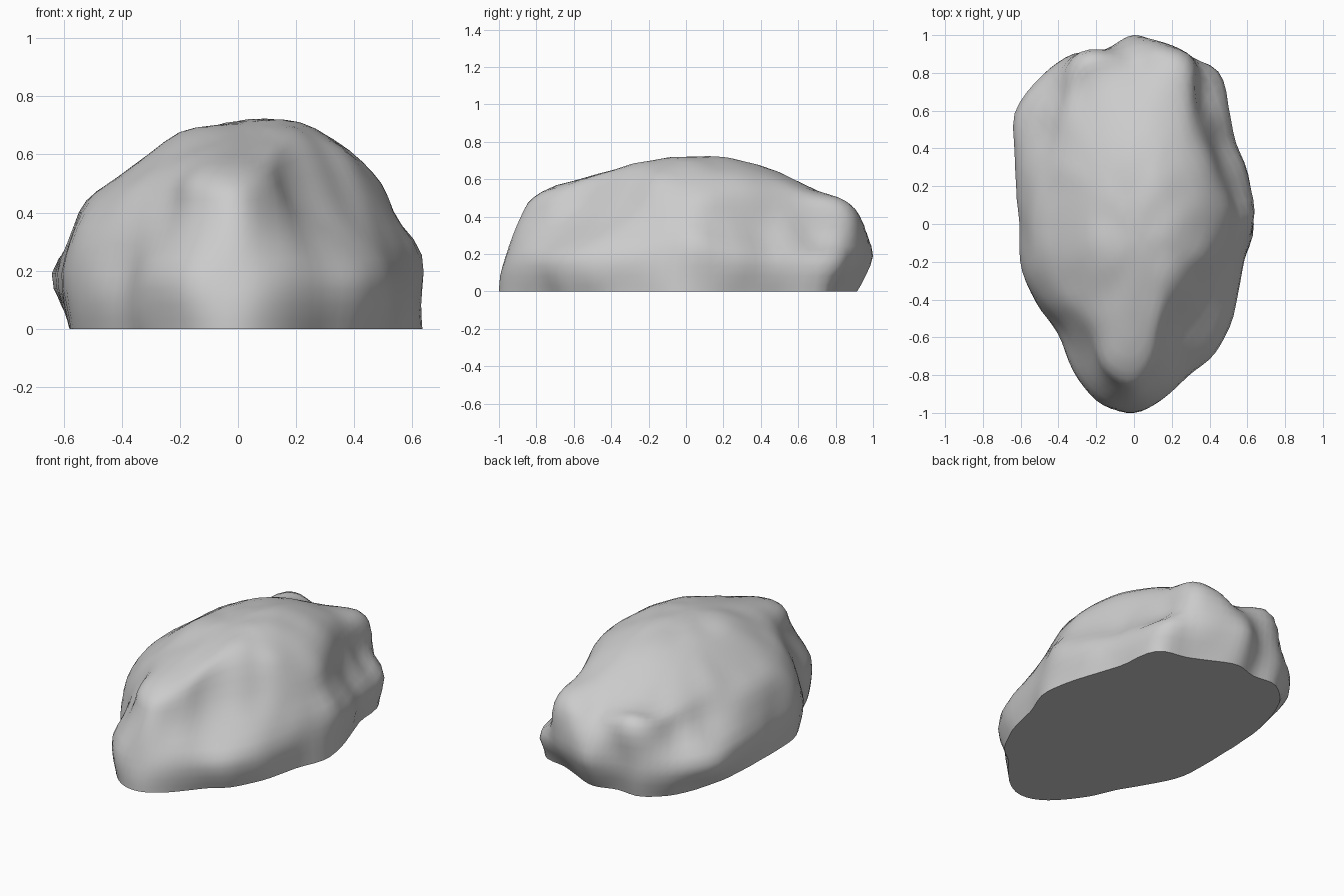
import bpy, bmesh, math
from mathutils import Vector, noise

cube = bpy.data.objects.get("Cube")
if cube:
    bpy.data.objects.remove(cube, do_unlink=True)

HALF_WIDTH = 0.62
SPOKES = 24
STEPS = 4  # fine steps between control points

# Outline radii at four levels, counter-clockwise from +x
foot = [1.02, .97, .94, 1.05, .92, .89, .91, .91, 1.01, 1.04, 1.0, .96,
        .93, .95, .89, .87, .92, .98, 1.0, .95, .89, .92, .94, .94]
bulge = [1.0, 1.0, .98, 1.06, 1.01, .99, 1.0, .96, 1.04, 1.11, 1.17, 1.05,
         .98, .99, .92, .9, .94, .98, .965, .95, .92, .96, .97, .95]
shoulder = [.85, .83, .81, .85, .97, .96, .92, .92, .97, .91, .87, .87,
            .88, .88, .81, .75, .75, .83, .87, .79, .7, .69, .72, .79]
crown = [.68, .7, .68, .68, .78, .82, .8, .8, .82, .74, .68, .66,
         .66, .66, .62, .6, .63, .73, .76, .65, .53, .48, .5, .6]


def roof(x, y):
    """Height of the domed top."""
    fall_y = 0.37 if y > 0.05 else 0.27
    fall_x = 1.1 if x > 0.1 else 0.63
    return 0.72 - fall_y * (y - 0.05) ** 2 - fall_x * (x - 0.1) ** 2


def ring(radii, height=None, drop=0.0, scale=1.0):
    points = []
    for i, r in enumerate(radii):
        a = math.tau * i / SPOKES
        x, y = HALF_WIDTH * math.cos(a) * r * scale, math.sin(a) * r * scale
        points.append(Vector((x, y, roof(x, y) - drop if height is None else height)))
    return points


def spline(a, b, c, d, t):
    """Catmull-Rom curve from b to c."""
    return 0.5 * (2 * b + (c - a) * t + (2 * a - 5 * b + 4 * c - d) * t * t
                  + (3 * b - a - 3 * c + d) * t ** 3)


def refine_loop(points):
    n = len(points)
    return [spline(points[i - 1], points[i], points[(i + 1) % n], points[(i + 2) % n], s / STEPS)
            for i in range(n) for s in range(STEPS)]


def refine_stack(rows):
    out = []
    for k in range(len(rows) - 1):
        near = [rows[max(k - 1, 0)], rows[k], rows[k + 1], rows[min(k + 2, len(rows) - 1)]]
        for s in range(STEPS):
            out.append([spline(*p, s / STEPS) for p in zip(*near)])
    return out + [rows[-1]]


# Bumps (positive) and hollows (negative): place, reach, push
features = [
    ((.62, .06, .27), .1, .03),     # side bulge
    ((.52, .1, .49), .08, .02),
    ((.43, .87, .16), .08, .05),    # back corner knob
    ((.5, .42, .32), .13, -.035),   # hollow above the side shelf
    ((.42, .68, .31), .13, -.05),
    ((-.52, .5, .37), .12, -.03),   # hollow above the other shelf
    ((-.42, .7, .36), .1, -.025),
    ((.25, .83, .46), .12, .035),   # back crown lumps and the dip between
    ((-.24, .86, .42), .13, .05),
    ((.0, .88, .42), .1, -.04),
    ((-.4, -.58, .2), .12, -.04),   # front hollows
    ((.14, -.55, .5), .13, -.025),
    ((-.08, -.72, .5), .2, .03),    # nose
    ((-.2, -.15, .64), .13, .02),   # top ripples
    ((.02, -.35, .65), .12, -.015),
]


def sculpt(bm):
    bm.normal_update()
    moves = []
    for v in bm.verts:
        push = 0.01 * noise.noise(v.co * 6)
        for place, reach, amount in features:
            push += amount * math.exp(-((v.co - Vector(place)).length / reach) ** 2)
        move = v.normal * push
        if v.co.z < 0.001:
            move.z = 0
        moves.append(move)
    for v, move in zip(bm.verts, moves):
        v.co += move


# Lofted boulder body with a closed top and flat underside
levels = [ring(foot, 0.0), ring(bulge, 0.19), ring(shoulder, 0.4),
          ring(crown, drop=0.025), ring(crown, scale=0.5), ring(crown, scale=0.12)]
rows = refine_stack([refine_loop(level) for level in levels])

bm = bmesh.new()
loops = [[bm.verts.new(p) for p in row] for row in rows]
count = len(loops[0])
for low, high in zip(loops, loops[1:]):
    for i in range(count):
        j = (i + 1) % count
        bm.faces.new((low[i], low[j], high[j], high[i]))
bm.faces.new(loops[-1])
sculpt(bm)
bm.faces.new(list(reversed(loops[0])))

mesh = bpy.data.meshes.new("boulder")
bm.to_mesh(mesh)
bm.free()
boulder = bpy.data.objects.new("boulder", mesh)
bpy.context.collection.objects.link(boulder)

stone = bpy.data.materials.new("grey stone")
stone.use_nodes = True
colour = (0.6, 0.6, 0.6, 1)
stone.diffuse_color = colour
stone.node_tree.nodes["Principled BSDF"].inputs["Base Color"].default_value = colour
mesh.materials.append(stone)

bpy.context.view_layer.objects.active = boulder
boulder.select_set(True)
bpy.ops.object.shade_smooth_by_angle(angle=math.radians(50))
